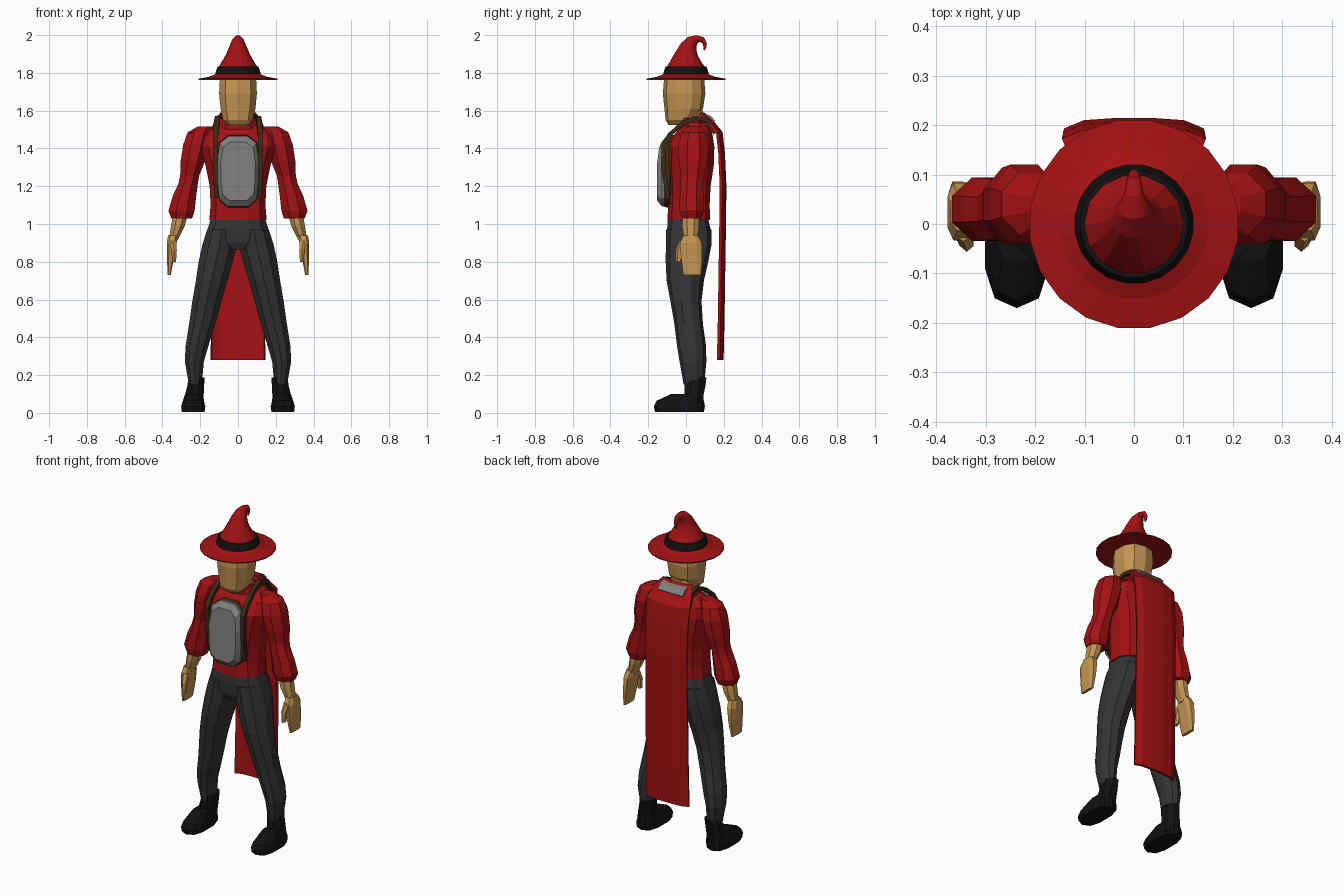
import bpy, bmesh, math
from mathutils import Vector


def mat(name, r, g, b):
    m = bpy.data.materials.new(name)
    m.diffuse_color = (r, g, b, 1)
    return m


RED = mat("red cloth", .37, .006, .007)
SKIN = mat("tan skin", .56, .30, .085)
PANTS = mat("charcoal cloth", .034, .034, .035)
BLACK = mat("black leather", .006, .006, .006)
BROWN = mat("brown leather", .045, .024, .008)
GREY = mat("grey metal", .21, .21, .21)


def finish(name, bm, material, mirror=False):
    bmesh.ops.recalc_face_normals(bm, faces=bm.faces)
    me = bpy.data.meshes.new(name)
    bm.to_mesh(me)
    bm.free()
    me.materials.append(material)
    ob = bpy.data.objects.new(name, me)
    bpy.context.collection.objects.link(ob)
    if mirror:
        ob.modifiers.new("mirror", 'MIRROR')
    return ob


def skin_rings(bm, rings, caps=True):
    vs = [[bm.verts.new(p) for p in r] for r in rings]
    n = len(vs[0])
    for a, b in zip(vs, vs[1:]):
        for i in range(n):
            j = (i + 1) % n
            bm.faces.new((a[i], a[j], b[j], b[i]))
    if caps:
        bm.faces.new(vs[0])
        bm.faces.new(vs[-1])


def loft(name, rings, material, n=8, mirror=False, power=1.0, caps=True):
    """Level rings (x, y, z, rx, ry); power below 1 makes them boxier."""
    def se(v):
        return math.copysign(abs(v) ** power, v)
    k = 1 / max(abs(math.cos((i + .5) * math.tau / n)) for i in range(n)) ** power
    out = []
    for x, y, z, rx, ry in rings:
        ang = [(i + .5) * math.tau / n for i in range(n)]
        out.append([(x + rx * k * se(math.cos(a)), y + ry * k * se(math.sin(a)), z) for a in ang])
    bm = bmesh.new()
    skin_rings(bm, out, caps)
    return finish(name, bm, material, mirror)


def bar(name, path, w, t, material, mirror=False):
    """Flat strap of width w along x and thickness t, following a path."""
    bm = bmesh.new()
    pts = [Vector(p) for p in path]
    rings = []
    for i, p in enumerate(pts):
        d = pts[min(i + 1, len(pts) - 1)] - pts[max(i - 1, 0)]
        side = Vector((w / 2, 0, 0))
        up = side.cross(d).normalized() * t / 2
        rings.append([p - side - up, p + side - up, p + side + up, p - side + up])
    skin_rings(bm, rings)
    return finish(name, bm, material, mirror)


# Hat: brim, band and curled cone
loft("hat_brim", [(0, 0, 1.765, .06, .06), (0, 0, 1.763, .21, .21), (0, 0, 1.769, .21, .21),
                  (0, 0, 1.78, .15, .15), (0, 0, 1.797, .112, .112)], RED, 20)
loft("hat_band", [(0, 0, 1.785, .119, .119), (0, 0, 1.80, .119, .119),
                  (0, 0, 1.835, .108, .108)], BLACK, 20)
curl = [(0, 1.825, .107), (0, 1.86, .085), (.004, 1.90, .062), (.014, 1.938, .046),
        (.033, 1.966, .034), (.06, 1.98, .02), (.087, 1.976, .015), (.1, 1.955, .011),
        (.1, 1.932, .007), (.095, 1.92, .002)]
bm = bmesh.new()
rings = []
for i, (y, z, r) in enumerate(curl):
    a, b = curl[max(i - 1, 0)], curl[min(i + 1, len(curl) - 1)]
    d = Vector((0, b[0] - a[0], b[1] - a[1])).normalized()
    if i == 0:
        d = Vector((0, 0, 1))
    v = d.cross(Vector((1, 0, 0)))
    rings.append([Vector((0, y, z)) + r * (math.cos(t) * Vector((1, 0, 0)) + math.sin(t) * v)
                  for t in [j * math.tau / 14 for j in range(14)]])
skin_rings(bm, rings)
finish("hat_cone", bm, RED)

# Head and neck
loft("head", [(0, -.04, 1.525, .055, .05), (0, -.03, 1.55, .078, .075), (0, -.012, 1.61, .092, .098),
              (0, -.01, 1.69, .1, .108), (0, -.01, 1.77, .096, .102)], SKIN, 10, power=.8)
loft("neck", [(0, .04, 1.44, .065, .06), (0, .03, 1.6, .062, .06)], SKIN, 8)

# Shirt body
loft("shirt_body", [(0, .015, 1.02, .152, .113), (0, .015, 1.10, .145, .11), (0, .018, 1.2, .15, .112),
                    (0, .022, 1.31, .172, .125), (0, .025, 1.41, .20, .125), (0, .04, 1.475, .19, .10),
                    (0, .05, 1.52, .11, .075)], RED, 12, power=.75)
# Collar open at the front, with its grey lining at the back
loft("collar", [(0, .045, 1.50, .105, .08), (0, .04, 1.535, .088, .075), (0, .045, 1.56, .095, .075)],
     RED, 10, caps=False).modifiers.new("thickness", 'SOLIDIFY').thickness = .012
bar("collar_lining", [(0, .10, 1.575), (0, .125, 1.567), (0, .15, 1.54)], .17, .015, GREY)

# Sleeves with puffed cuffs
loft("sleeve", [(.175, .04, 1.515, .04, .035), (.205, .04, 1.485, .062, .062), (.222, .04, 1.42, .068, .08),
                (.24, .038, 1.33, .064, .076), (.256, .035, 1.255, .05, .062), (.265, .03, 1.21, .052, .06),
                (.283, .03, 1.15, .062, .063), (.299, .03, 1.07, .069, .064), (.298, .03, 1.03, .055, .052)],
     RED, 8, mirror=True)

# Forearms, hands and thumbs
loft("forearm", [(.303, .025, 1.06, .04, .044), (.318, .025, .99, .036, .045), (.343, .025, .915, .024, .033)],
     SKIN, 8, mirror=True)
loft("hand", [(.344, .025, .94, .026, .038), (.351, .025, .90, .026, .058), (.357, .03, .82, .018, .056),
              (.365, .032, .73, .009, .046)], SKIN, 8, mirror=True, power=.7)
loft("thumb", [(.345, -.012, .91, .018, .02), (.338, -.033, .86, .014, .02), (.338, -.038, .80, .010, .014)],
     SKIN, 6, mirror=True)

# Trousers: hips plus two legs
loft("hips", [(0, .01, 1.04, .14, .105), (0, .015, .97, .162, .115), (0, .015, .90, .145, .11),
              (0, .01, .865, .06, .09)], PANTS, 12, power=.75)
loft("leg", [(.085, .015, .97, .078, .115), (.097, .014, .89, .092, .115), (.118, .005, .8, .09, .107),
             (.14, -.004, .7, .083, .094), (.165, .0, .59, .077, .078), (.19, .014, .47, .069, .072),
             (.218, .03, .35, .06, .073), (.231, .037, .27, .05, .067), (.226, .042, .15, .034, .052)],
     PANTS, 10, mirror=True)

# Boots: shaft and foot
loft("boot_shaft", [(.235, .04, .02, .056, .05), (.232, .042, .09, .05, .05), (.223, .048, .15, .044, .056),
                    (.22, .05, .188, .043, .058)], BLACK, 8, mirror=True)
loft("boot_foot", [(.237, -.035, .005, .06, .125), (.237, -.035, .035, .064, .13),
                   (.237, -.03, .065, .055, .12), (.235, .0, .1, .045, .075)], BLACK, 10, mirror=True, power=.75)

# Chest plate with a leather rim behind it
outline = [(.055, 1.09), (.1, 1.13), (.108, 1.2), (.112, 1.33), (.098, 1.43), (.05, 1.468)]
outline += [(-x, z) for x, z in reversed(outline)]


def plate(name, y0, y1, grow, inner, material):
    bm = bmesh.new()
    rr = []
    for y, s in ((y0, grow), ((y0 + y1) / 2, grow), (y1, inner)):
        rr.append([(x * s, y + max(0, z - 1.4) * .35, 1.28 + (z - 1.28) * s) for x, z in outline])
    skin_rings(bm, rr)
    finish(name, bm, material)


plate("chest_plate_rim", -.085, -.122, 1.01, .98, BROWN)
plate("chest_plate", -.10, -.153, .99, .82, GREY)

# Shoulder straps: down the front, over the shoulder to the back
bar("shoulder_strap", [(.113, -.095, 1.14), (.118, -.118, 1.28), (.12, -.12, 1.42), (.118, -.085, 1.475),
                       (.113, -.02, 1.53), (.108, .05, 1.562), (.112, .11, 1.55), (.12, .155, 1.48)],
    .026, .022, BROWN, mirror=True)

# Cape: folded columns hanging from the shoulders
prof = [(.085, 1.585, .09), (.125, 1.55, .12), (.18, 1.485, .143), (.192, 1.38, .14), (.2, 1.2, .138),
        (.197, .95, .138), (.193, .7, .14), (.19, .5, .14), (.185, .28, .142)]
fold = [(-1, -.014), (-.72, .002), (-.3, .006), (.3, .006), (.72, .002), (1, -.014)]
bm = bmesh.new()
grid = [[bm.verts.new((w * f, y + dy, z)) for f, dy in fold] for y, z, w in prof]
for a, b in zip(grid, grid[1:]):
    for i in range(len(fold) - 1):
        bm.faces.new((a[i], a[i + 1], b[i + 1], b[i]))
cape = finish("cape", bm, RED)
sol = cape.modifiers.new("thickness", 'SOLIDIFY')
sol.thickness = .016
sol.offset = 0
